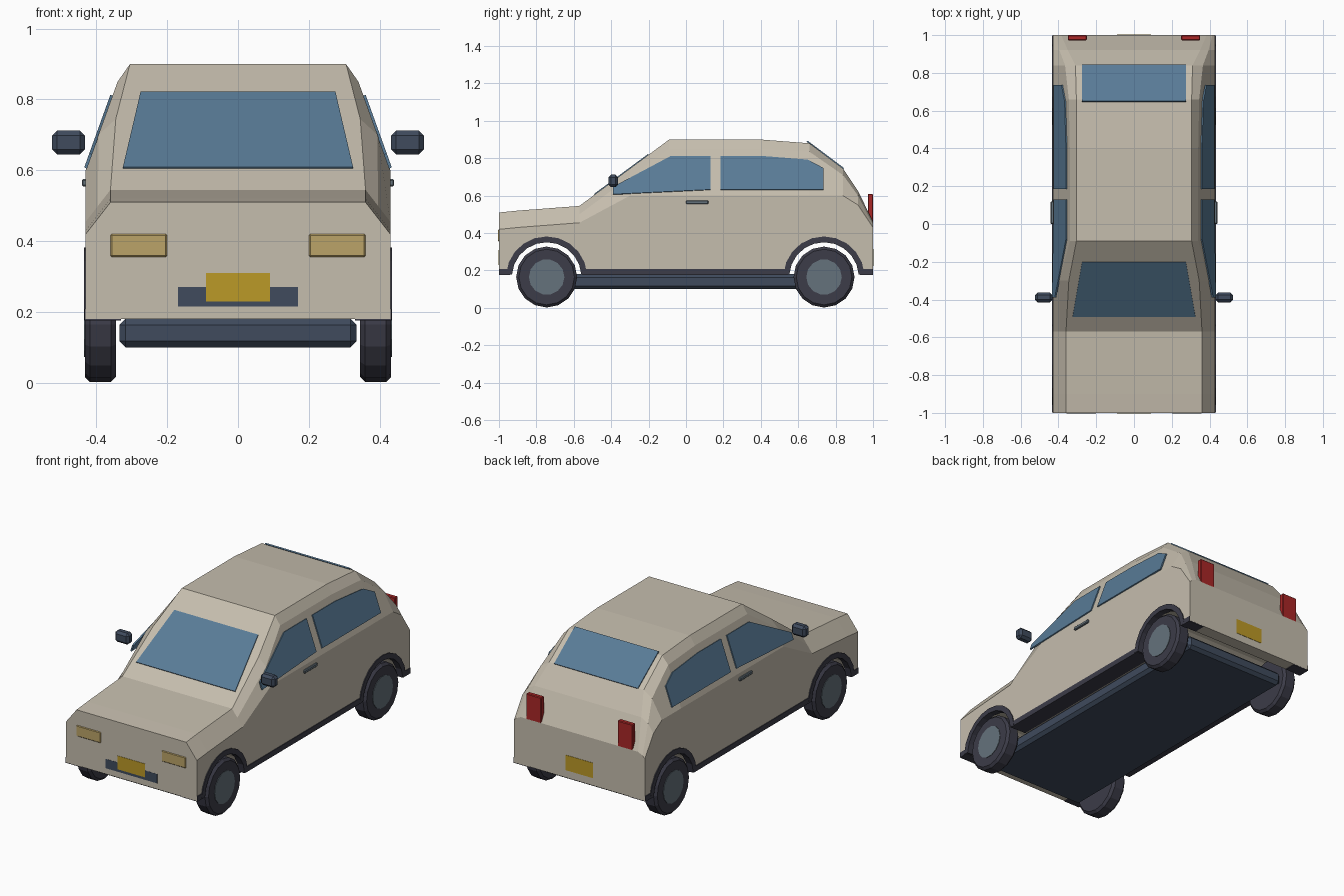
import bpy, bmesh, math
from mathutils import Vector

if "Cube" in bpy.data.objects:
    bpy.data.objects.remove(bpy.data.objects["Cube"])


def material(name, rgb):
    m = bpy.data.materials.new(name)
    m.diffuse_color = (*rgb, 1)
    m.use_nodes = True
    m.node_tree.nodes["Principled BSDF"].inputs["Base Color"].default_value = m.diffuse_color
    return m


PAINT = material("paint", (0.56, 0.51, 0.42))
GLASS = material("glass", (0.10, 0.20, 0.31))
RUBBER = material("rubber", (0.045, 0.045, 0.065))
METAL = material("metal", (0.13, 0.17, 0.20))
NAVY = material("navy_trim", (0.05, 0.07, 0.11))
RED = material("red_lens", (0.40, 0.02, 0.02))
AMBER = material("amber_lens", (0.50, 0.37, 0.14))
PLATE = material("plate_yellow", (0.50, 0.32, 0.02))


def finish(bm, name, mat, mirror=False, bevel=0):
    bmesh.ops.recalc_face_normals(bm, faces=bm.faces)
    me = bpy.data.meshes.new(name)
    bm.to_mesh(me)
    bm.free()
    ob = bpy.data.objects.new(name, me)
    bpy.context.collection.objects.link(ob)
    if mat:
        me.materials.append(mat)
    if bevel:
        b = ob.modifiers.new("Bevel", 'BEVEL')
        b.width, b.segments = bevel, 1
    if mirror:
        ob.modifiers.new("Mirror", 'MIRROR')
    return ob


def solid(name, pts, vec, mat, mirror=False, bevel=0):
    """Flat outline pushed along a vector into a closed solid."""
    bm = bmesh.new()
    a = [bm.verts.new(p) for p in pts]
    b = [bm.verts.new(Vector(p) + Vector(vec)) for p in pts]
    bm.faces.new(a)
    bm.faces.new(b[::-1])
    for i in range(len(a)):
        j = (i + 1) % len(a)
        bm.faces.new((a[i], a[j], b[j], b[i]))
    return finish(bm, name, mat, mirror, bevel)


def box(name, x, y, z, mat, mirror=False, bevel=0):
    pts = [(x[0], y[0], z[0]), (x[0], y[1], z[0]), (x[0], y[1], z[1]), (x[0], y[0], z[1])]
    return solid(name, pts, (x[1] - x[0], 0, 0), mat, mirror, bevel)


def arc(x, cy, r, n, a0=0.0, a1=2 * math.pi, closed=True):
    steps = n if closed else n - 1
    return [(x, cy + r * math.cos(a0 + (a1 - a0) * i / steps),
             0.165 + r * math.sin(a0 + (a1 - a0) * i / steps)) for i in range(n)]


# Body shell: y, shoulder z, (x, z) of the bend, (x, z) of the top edge
stations = [
    (-1.00, 0.42, (0.395, 0.465), (0.36, 0.51)),
    (-0.90, 0.43, (0.395, 0.475), (0.36, 0.52)),
    (-0.57, 0.455, (0.395, 0.50), (0.36, 0.545)),
    (-0.30, 0.60, (0.394, 0.70), (0.345, 0.745)),
    (-0.09, 0.60, (0.34, 0.85), (0.305, 0.90)),
    (0.40, 0.60, (0.34, 0.85), (0.305, 0.90)),
    (0.66, 0.60, (0.345, 0.835), (0.305, 0.88)),
    (0.84, 0.60, (0.365, 0.71), (0.31, 0.745)),
    (0.92, 0.55, (0.395, 0.60), (0.35, 0.625)),
    (1.00, 0.43, (0.415, 0.445), (0.385, 0.46)),
]
bm = bmesh.new()
rings = []
for y, sh, mid, top in stations:
    half = [(0.43, 0.18), (0.43, sh), mid, top]
    ring = half + [(-x, z) for x, z in reversed(half)]
    rings.append([bm.verts.new((x, y, z)) for x, z in ring])
for r, s in zip(rings, rings[1:]):
    for i in range(8):
        j = (i + 1) % 8
        bm.faces.new((r[i], r[j], s[j], s[i]))
bm.faces.new(rings[0])
bm.faces.new(rings[-1][::-1])
body = finish(bm, "body", PAINT)

# Wheels, hubs and arches
for label, cy in (("front", -0.745), ("rear", 0.738)):
    cutter = solid(label + "_arch_cutter", arc(-0.6, cy, 0.19, 20), (1.2, 0, 0), None)
    cutter.hide_render = True
    cutter.display_type = 'WIRE'
    cut = body.modifiers.new(label + "_arch", 'BOOLEAN')
    cut.operation, cut.solver, cut.object = 'DIFFERENCE', 'EXACT', cutter
    solid(label + "_tyre", arc(0.345, cy, 0.163, 16), (0.087, 0, 0), RUBBER, True, 0.014)
    solid(label + "_hub", arc(0.42, cy, 0.095, 14), (0.015, 0, 0), METAL, True)
    outer = arc(0.395, cy, 0.217, 11, 0.07, math.pi - 0.07, False)
    inner = arc(0.395, cy, 0.186, 11, 0.07, math.pi - 0.07, False)
    solid(label + "_arch_trim", outer + inner[::-1], (0.04, 0, 0), RUBBER, True)

# Underbody and lower side trim
box("underbody", (-0.335, 0.335), (-0.88, 0.88), (0.10, 0.181), NAVY, bevel=0.018)
for label, y in (("front", (-0.999, -0.94)), ("middle", (-0.555, 0.545)), ("rear", (0.93, 0.999))):
    box(label + "_sill_trim", (0.33, 0.434), y, (0.176, 0.208), RUBBER, True)


# Side windows lie on the sloping cabin side
def side_window(name, yz):
    pts = [(0.428 - 0.36 * (z - 0.6), y, z) for y, z in yz]
    solid(name, pts, (0.008, 0, 0.003), GLASS, True)


side_window("front_side_window", [(-0.39, 0.605), (0.13, 0.63), (0.13, 0.81), (-0.08, 0.81), (-0.39, 0.645)])
side_window("rear_side_window", [(0.185, 0.63), (0.735, 0.63), (0.735, 0.745), (0.65, 0.79), (0.40, 0.81), (0.185, 0.81)])

# Windscreen and rear window
solid("windscreen", [(-0.325, -0.488, 0.603), (0.325, -0.488, 0.603),
                     (0.275, -0.20, 0.816), (-0.275, -0.20, 0.816)], (0, -0.004, 0.006), GLASS)
solid("rear_window", [(-0.275, 0.645, 0.888), (0.275, 0.645, 0.888),
                      (0.275, 0.84, 0.742), (-0.275, 0.84, 0.742)], (0, 0.005, 0.006), GLASS)

# Lights, grille and plates
box("headlight", (0.20, 0.36), (-1.004, -0.98), (0.355, 0.42), AMBER, True, 0.004)
box("taillight", (0.25, 0.35), (0.972, 1.0), (0.455, 0.61), RED, True, 0.004)
box("grille", (-0.17, 0.17), (-1.001, -0.98), (0.215, 0.27), NAVY)
box("front_plate", (-0.09, 0.09), (-1.002, -0.98), (0.23, 0.31), PLATE)
box("rear_plate", (-0.09, 0.09), (0.98, 1.002), (0.225, 0.315), PLATE)

# Mirrors and door handles
box("wing_mirror", (0.432, 0.525), (-0.415, -0.363), (0.645, 0.712), NAVY, True, 0.014)
box("door_handle", (0.425, 0.441), (0.0, 0.12), (0.555, 0.575), METAL, True, 0.004)
